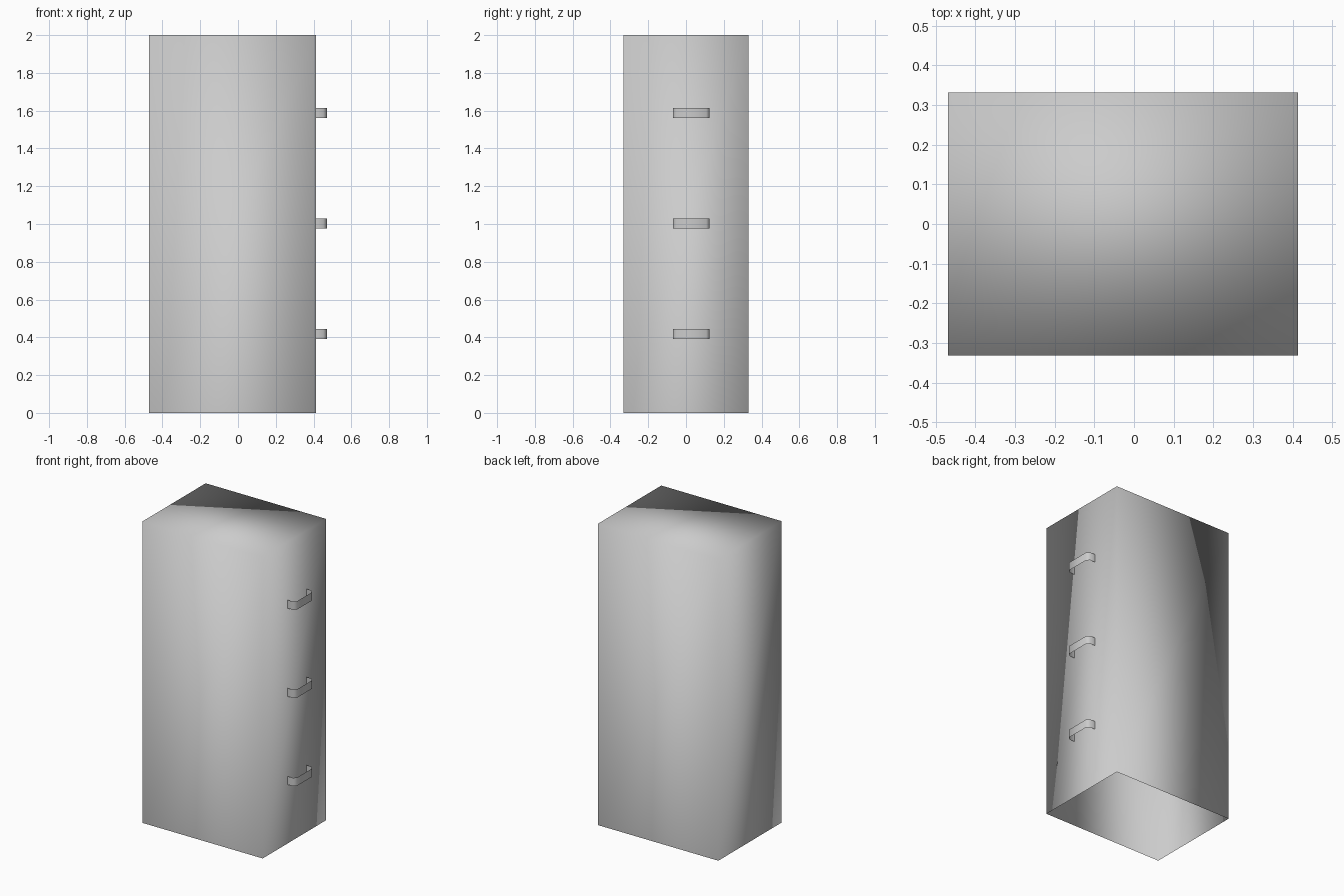
import bpy
import bmesh

cube = bpy.data.objects.get("Cube")
if cube:
    bpy.data.objects.remove(cube, do_unlink=True)

# One plain grey for everything
grey = bpy.data.materials.new("light_grey")
grey.use_nodes = True
grey.diffuse_color = (0.6, 0.6, 0.6, 1)
grey.node_tree.nodes["Principled BSDF"].inputs["Base Color"].default_value = (0.6, 0.6, 0.6, 1)

LEFT, RIGHT, DEPTH, HEIGHT = -0.47, 0.414, 0.332, 2.0


def extrude_path(name, path, z, height, closed=False, cap=False):
    """Sweep a plan outline straight up into a smooth thin-walled sheet."""
    bm = bmesh.new()
    low = [bm.verts.new((x, y, z)) for x, y in path]
    high = [bm.verts.new((x, y, z + height)) for x, y in path]
    count = len(path)
    for i in range(count if closed else count - 1):
        j = (i + 1) % count
        bm.faces.new((low[i], low[j], high[j], high[i]))
    if cap:
        bm.faces.new(high)
    for face in bm.faces:
        face.smooth = True
    mesh = bpy.data.meshes.new(name)
    bm.to_mesh(mesh)
    bm.free()
    mesh.materials.append(grey)
    obj = bpy.data.objects.new(name, mesh)
    bpy.context.collection.objects.link(obj)
    return obj


# Cabinet body: walls and top, open underneath
body = [(LEFT, -DEPTH), (RIGHT, -DEPTH), (RIGHT, DEPTH), (LEFT, DEPTH)]
extrude_path("cabinet_body", body, 0, HEIGHT, closed=True, cap=True)

# Three bent strip handles with chamfered corners
near, far, out, cut = -0.07, 0.125, 0.47, 0.018
strip = [(RIGHT, near), (out - cut, near), (out, near + cut),
         (out, far - cut), (out - cut, far), (RIGHT, far)]
for label, z in (("lower", 0.39), ("middle", 0.975), ("upper", 1.56)):
    extrude_path(label + "_handle", strip, z, 0.055)
